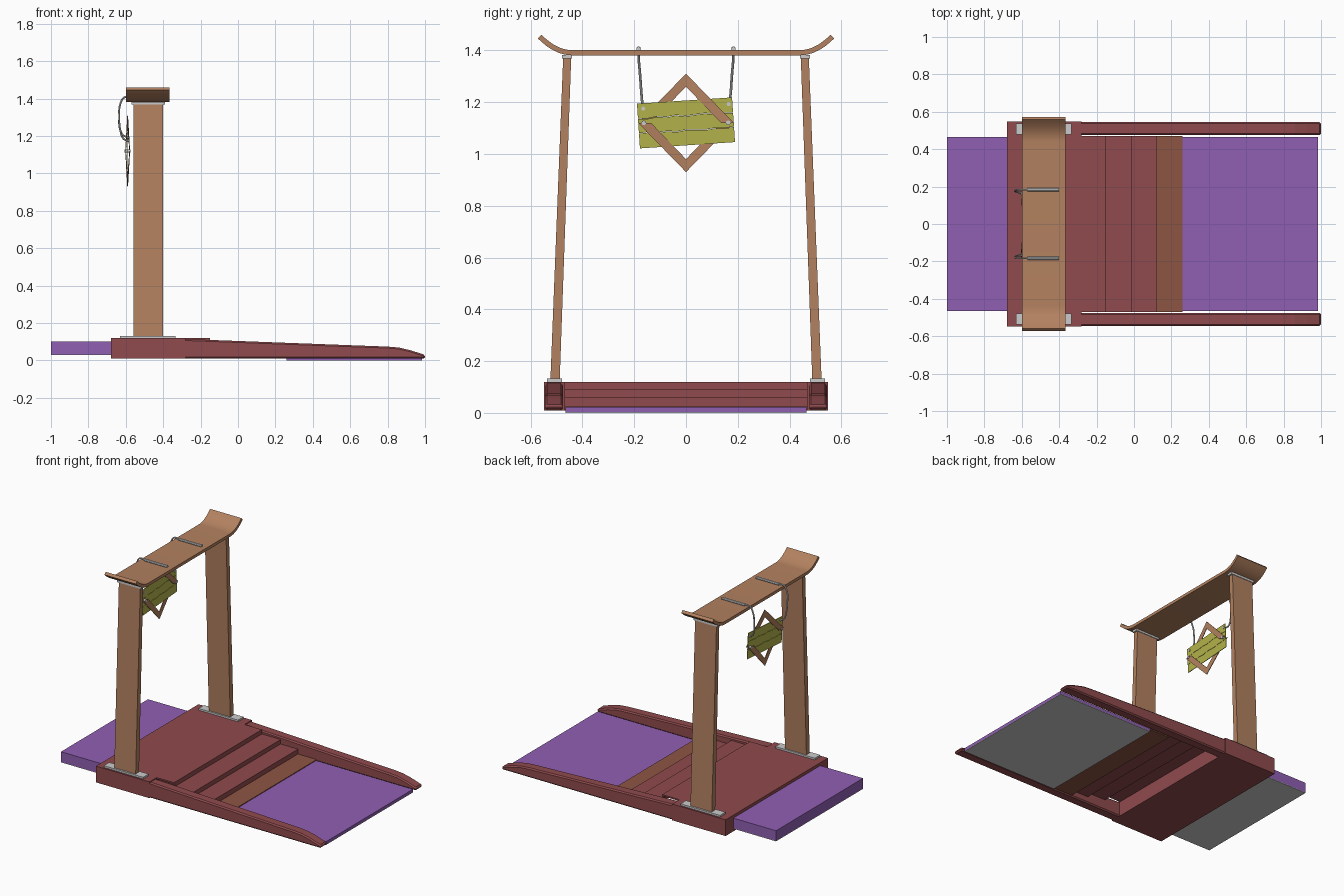
import bpy, bmesh, math
from mathutils import Vector, Matrix

if "Cube" in bpy.data.objects:
    bpy.data.objects.remove(bpy.data.objects["Cube"])


def material(name, rgb):
    m = bpy.data.materials.new(name)
    m.diffuse_color = (*rgb, 1)
    m.use_nodes = True
    m.node_tree.nodes["Principled BSDF"].inputs["Base Color"].default_value = m.diffuse_color
    return m


RED = material("red_paint", (0.28, 0.07, 0.075))
BROWN = material("brown_tread", (0.27, 0.09, 0.055))
WOOD = material("wood", (0.45, 0.22, 0.115))
PURPLE = material("purple_carpet", (0.28, 0.115, 0.45))
OLIVE = material("olive_board", (0.45, 0.45, 0.07))


def prism(name, pts, axis, lo, hi, mat=None):
    """Extrude a 2D outline along x or y between lo and hi."""
    bm = bmesh.new()
    put = (lambda p, d: (d, p[0], p[1])) if axis == "x" else (lambda p, d: (p[0], d, p[1]))
    a = [bm.verts.new(put(p, lo)) for p in pts]
    b = [bm.verts.new(put(p, hi)) for p in pts]
    bm.faces.new(a)
    bm.faces.new(b)
    n = len(pts)
    for i in range(n):
        bm.faces.new((a[i], a[(i + 1) % n], b[(i + 1) % n], b[i]))
    bmesh.ops.recalc_face_normals(bm, faces=bm.faces)
    me = bpy.data.meshes.new(name)
    bm.to_mesh(me)
    bm.free()
    ob = bpy.data.objects.new(name, me)
    bpy.context.collection.objects.link(ob)
    if mat:
        me.materials.append(mat)
    return ob


def box(name, x0, x1, y0, y1, z0, z1, mat=None):
    return prism(name, [(x0, z0), (x1, z0), (x1, z1), (x0, z1)], "y", y0, y1, mat)


def smooth(ob):
    bpy.ops.object.select_all(action="DESELECT")
    ob.select_set(True)
    bpy.context.view_layer.objects.active = ob
    bpy.ops.object.shade_smooth_by_angle(angle=math.radians(35))


def tube(name, points, radius):
    cu = bpy.data.curves.new(name, "CURVE")
    cu.dimensions = "3D"
    cu.bevel_depth = radius
    cu.bevel_resolution = 2
    cu.resolution_u = 6
    cu.use_fill_caps = True
    sp = cu.splines.new("BEZIER")
    sp.bezier_points.add(len(points) - 1)
    for bp, p in zip(sp.bezier_points, points):
        bp.co = p
        bp.handle_left_type = bp.handle_right_type = "AUTO"
    ob = bpy.data.objects.new(name, cu)
    bpy.context.collection.objects.link(ob)
    bpy.ops.object.select_all(action="DESELECT")
    ob.select_set(True)
    bpy.context.view_layer.objects.active = ob
    bpy.ops.object.convert(target="MESH")
    smooth(ob)


# Platform and open-bottomed steps
box("platform", -0.68, -0.28, -0.548, 0.548, 0.01, 0.12, RED)
prism("steps", [(-0.28, 0.12), (-0.15, 0.12), (-0.15, 0.09), (-0.01, 0.09), (-0.01, 0.06),
                (0.12, 0.06), (0.12, 0.025), (0.11, 0.025), (0.11, 0.05), (-0.02, 0.05),
                (-0.02, 0.08), (-0.16, 0.08), (-0.16, 0.11), (-0.28, 0.11)],
      "y", -0.47, 0.47, RED)
box("lowest_tread", 0.11, 0.26, -0.47, 0.47, 0.012, 0.027, BROWN)

# Carpets with grey backing
box("front_carpet", 0.26, 0.985, -0.465, 0.465, 0.003, 0.022, PURPLE)
box("front_carpet_backing", 0.26, 0.985, -0.465, 0.465, 0.0, 0.003)
box("back_carpet", -1.0, -0.66, -0.465, 0.465, 0.032, 0.10, PURPLE)
box("back_carpet_backing", -1.0, -0.66, -0.465, 0.465, 0.028, 0.032)

rail_profile = [(-0.29, 0.01), (-0.29, 0.115), (0.80, 0.074), (0.86, 0.069),
                (0.92, 0.055), (1.0, 0.03), (1.0, 0.01)]
for s, side in ((-1, "near"), (1, "far")):
    # Sloping side rail
    lo, hi = sorted((s * 0.475, s * 0.545))
    rail = prism(side + "_rail", rail_profile, "y", lo, hi, RED)
    bev = rail.modifiers.new("bevel", "BEVEL")
    bev.width = 0.008
    bev.segments = 1
    bev.limit_method = "ANGLE"
    bev.angle_limit = math.radians(50)
    # Leaning post with foot and cap plates
    prism(side + "_post", [(s * 0.488, 0.12), (s * 0.524, 0.12), (s * 0.474, 1.382), (s * 0.443, 1.382)],
          "x", -0.56, -0.40, WOOD)
    lo, hi = sorted((s * 0.478, s * 0.536))
    box(side + "_foot_plate", -0.63, -0.335, lo, hi, 0.118, 0.132)
    lo, hi = sorted((s * 0.440, s * 0.478))
    box(side + "_cap_plate", -0.57, -0.39, lo, hi, 1.368, 1.383)

# Roof beam with upturned ends
half = [(0.44 + 0.125 * i / 8, 1.391 + 0.062 * (i / 8) ** 2) for i in range(9)]
line = [(-y, z) for y, z in reversed(half)] + half
top, bottom = [], []
for i, p in enumerate(line):
    t = Vector(line[min(i + 1, len(line) - 1)]) - Vector(line[max(i - 1, 0)])
    n = Vector((-t.y, t.x)).normalized() * 0.01
    top.append((p[0] + n.x, p[1] + n.y))
    bottom.append((p[0] - n.x, p[1] - n.y))
smooth(prism("roof_beam", top + bottom[::-1], "x", -0.60, -0.365, WOOD))

# Hanging board: three planks with rough seams
CX, CZ = -0.59, 1.12
wob = [0, 0.003, -0.002, 0.002, -0.003, 0.003, 0, -0.003, 0.002, -0.001, 0.002]


def seam(k, off):
    amp = 1 if k in (1, 2) else 0
    h = -0.0875 + 0.0583 * k
    return [(-0.184 + 0.0368 * i, h + off + amp * w * (1 if k == 1 else -1)) for i, w in enumerate(wob)]


for k in range(3):
    plank = prism("board_plank_%d" % (k + 1), seam(k, 0.001) + seam(k + 1, -0.001)[::-1],
                  "x", -0.002, 0.002, OLIVE)
    plank.data.transform(Matrix.Translation((CX, 0, CZ)) @ Matrix.Rotation(math.radians(3.8), 4, "X"))

# Diamond frame, woven around the board
for sy, sz in ((1, 1), (1, -1), (-1, 1), (-1, -1)):
    pts = [(0, CZ + sz * 0.19), (sy * 0.185, CZ), (sy * 0.135, CZ), (0, CZ + sz * 0.14)]
    bar = prism("frame_bar_%s_%s" % ("far" if sy > 0 else "near", "upper" if sz > 0 else "lower"),
                pts, "x", CX - 0.002, CX + 0.002, WOOD)
    for v in bar.data.vertices:
        if abs(v.co.y) > 0.1:
            v.co.x += 0.011 * sy * sz


def pin(name, y, z, r, reach):
    ring = [(y + r * math.cos(a * math.pi / 6), z + r * math.sin(a * math.pi / 6)) for a in range(12)]
    smooth(prism(name, ring, "x", CX - reach, CX + reach))


# Rivets, rope eyelets and hanging ropes
for s, side, yt, yb, zb in ((-1, "near", -0.183, -0.168, 1.18), (1, "far", 0.183, 0.168, 1.198)):
    pin(side + "_rivet", s * 0.163, CZ, 0.009, 0.016)
    pin(side + "_eyelet", yb - 0.003 * s, zb - 0.005, 0.008, 0.006)
    tube(side + "_rope", [(-0.57, yt, 1.407), (-0.605, yt, 1.408), (-0.628, yt, 1.375),
                          (-0.635, yt - 0.006 * s, 1.30), (-0.629, yt - 0.011 * s, 1.23),
                          (-0.612, yb, zb + 0.005), (-0.588, yb, zb - 0.005)], 0.005)
    tube(side + "_rope_anchor", [(-0.57, yt, 1.406), (-0.485, yt, 1.406), (-0.40, yt, 1.406)], 0.009)
